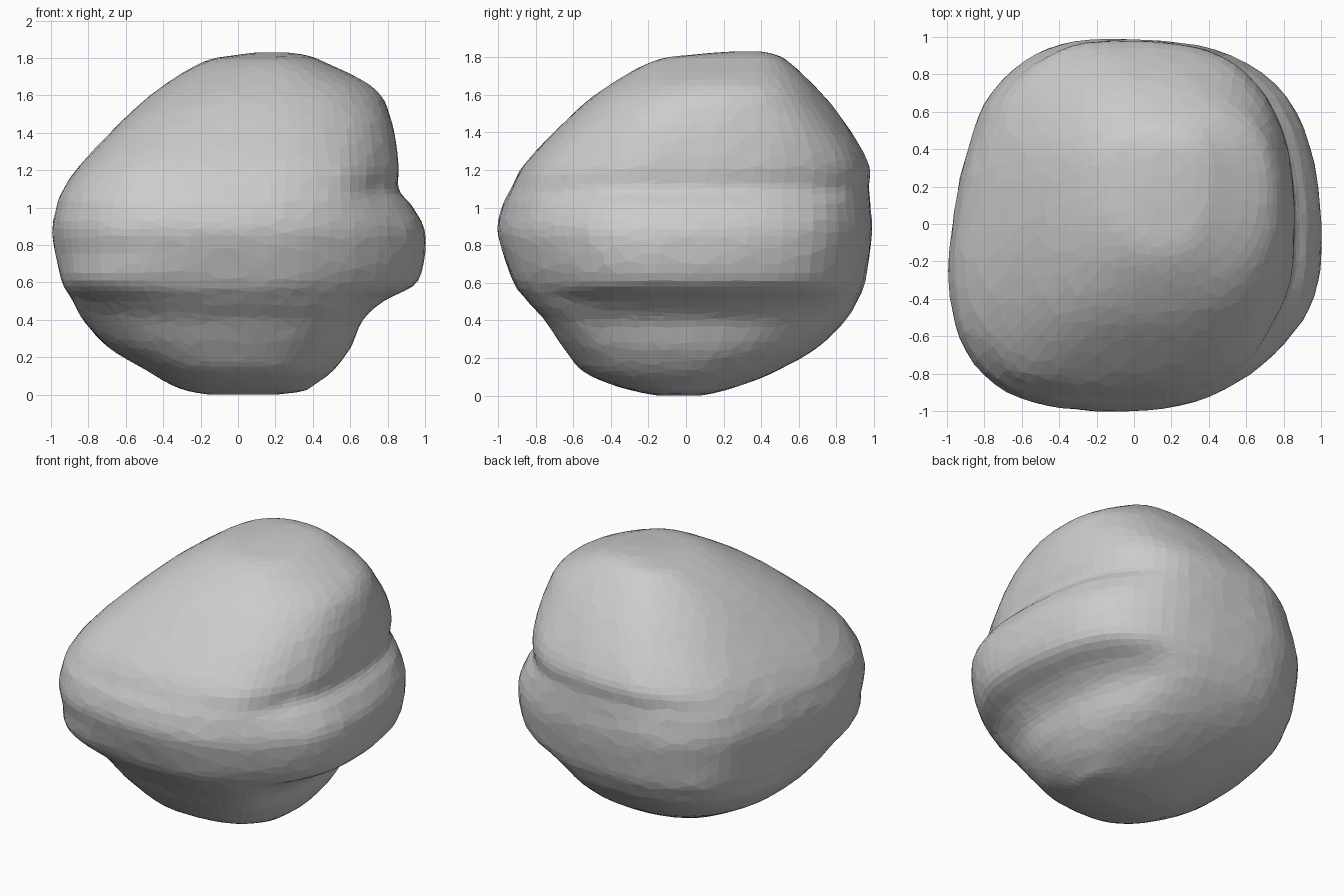
import bpy, bmesh, math
from mathutils import Vector, noise

if "Cube" in bpy.data.objects:
    bpy.data.objects.remove(bpy.data.objects["Cube"])

# Horizontal slices of the boulder: z, x min, x max, y min, y max
SLICES = [
    (0.00, -.15, .20, -.15, .08), (0.02, -.27, .35, -.26, .18),
    (0.06, -.37, .42, -.40, .31), (0.13, -.49, .51, -.55, .48),
    (0.25, -.69, .60, -.65, .69), (0.40, -.83, .67, -.75, .85),
    (0.50, -.89, .78, -.84, .91), (0.61, -.95, .96, -.92, .95),
    (0.85, -1.0, 1.0, -1.0, .99), (1.00, -.98, .94, -.98, .98),
    (1.10, -.94, .86, -.93, .97), (1.25, -.83, .855, -.84, .965),
    (1.50, -.59, .81, -.60, .81), (1.65, -.41, .71, -.41, .68),
    (1.78, -.19, .46, -.17, .54), (1.815, -.02, .36, .05, .47),
    (1.83, .10, .26, .25, .40),
]
SIDES, STEPS = 80, 5


def blend(i, t):
    """Catmull-Rom interpolation between slice i and i + 1."""
    p = [SLICES[max(0, min(len(SLICES) - 1, i + k))] for k in (-1, 0, 1, 2)]
    return [0.5 * (2 * b + (c - a) * t + (2 * a - 5 * b + 4 * c - d) * t * t
                   + (3 * b - a - 3 * c + d) * t ** 3) for a, b, c, d in zip(*p)]


def ramp(v, lo, hi):
    """Smooth step from 0 to 1."""
    v = max(0, min(1, (v - lo) / (hi - lo)))
    return v * v * (3 - 2 * v)


def ring(s):
    """Rounded-square outline with a different roundness in each corner."""
    z, x0, x1, y0, y1 = s
    up, down = max(0, z - .85) / .98, max(0, .85 - z) / .85
    cx = -.10 + .28 * up ** 2 + .11 * down ** 2
    cy = -.10 + .42 * up ** 2 + .07 * down ** 2
    mid = ramp(z, .42, .62)
    front_left = (2.3 + .55 * mid + .5 * math.exp(-((z - .62) / .09) ** 2)
                  + .3 * math.exp(-((z - 1.2) / .2) ** 2)
                  - .3 * ramp(z, 1.35, 1.7))
    front_right = 2.45 - .4 * mid + .25 * ramp(z, 1.0, 1.2)
    back_right = 2.3 + .5 * mid - .4 * ramp(z, 1.3, 1.6)
    back_left = 2.25 + .35 * math.exp(-((z - .42) / .2) ** 2)
    # right side without the ledge, used where the ledge fades out
    x1_full = x1
    if .2 < z < 1.6:
        bow = .19 * ((z - .85) / .65) ** 2 if z > .85 else .37 * ((.85 - z) / .6) ** 2
        x1_full = max(x1, 1 - bow)
    pts = []
    for k in range(SIDES):
        a = 2 * math.pi * k / SIDES
        c, sn = math.cos(a), math.sin(a)
        right, back = ramp(c, -.9, .9), ramp(sn, -.9, .9)
        n = (front_left * (1 - right) * (1 - back) + front_right * right * (1 - back)
             + back_right * right * back + back_left * (1 - right) * back)
        r = (abs(c) ** n + abs(sn) ** n) ** (-1 / n)
        deg = math.degrees(math.atan2(sn, c))
        ledge = ramp(deg, -65, -30) * (1 - ramp(deg, 45, 72))
        xr = x1_full + (x1 - x1_full) * ledge
        x = r * c * ((xr - cx) if c > 0 else (cx - x0))
        y = r * sn * ((y1 - cy) if sn > 0 else (cy - y0))
        # left side leans inwards towards the back
        if c < 0:
            x *= 1 - .06 * mid * ramp(y, -.3, .45) * (1 - ramp(y, .45, .95))
        pts.append(Vector((cx + x, cy + y, z)))
    return pts


# Boulder body: loft the slices, with slight surface unevenness
bm = bmesh.new()
levels = [blend(i, t / STEPS) for i in range(len(SLICES) - 1) for t in range(STEPS)]
levels.append(SLICES[-1])
rings = []
for s in levels:
    row = []
    for p in ring(s):
        f = 1 + .006 * noise.noise(p * 3.5) + .004 * noise.noise(p * 11)
        row.append(bm.verts.new((p.x * f, p.y * f, p.z)))
    rings.append(row)
for lo, hi in zip(rings, rings[1:]):
    for k in range(SIDES):
        j = (k + 1) % SIDES
        bm.faces.new((lo[k], lo[j], hi[j], hi[k]))
bm.faces.new(rings[0][::-1])
bm.faces.new(rings[-1])
mesh = bpy.data.meshes.new("boulder")
bm.to_mesh(mesh)
bm.free()
boulder = bpy.data.objects.new("boulder", mesh)
bpy.context.collection.objects.link(boulder)

# Irregular stone facets
facets = boulder.modifiers.new("facets", 'DECIMATE')
facets.ratio = 0.3
